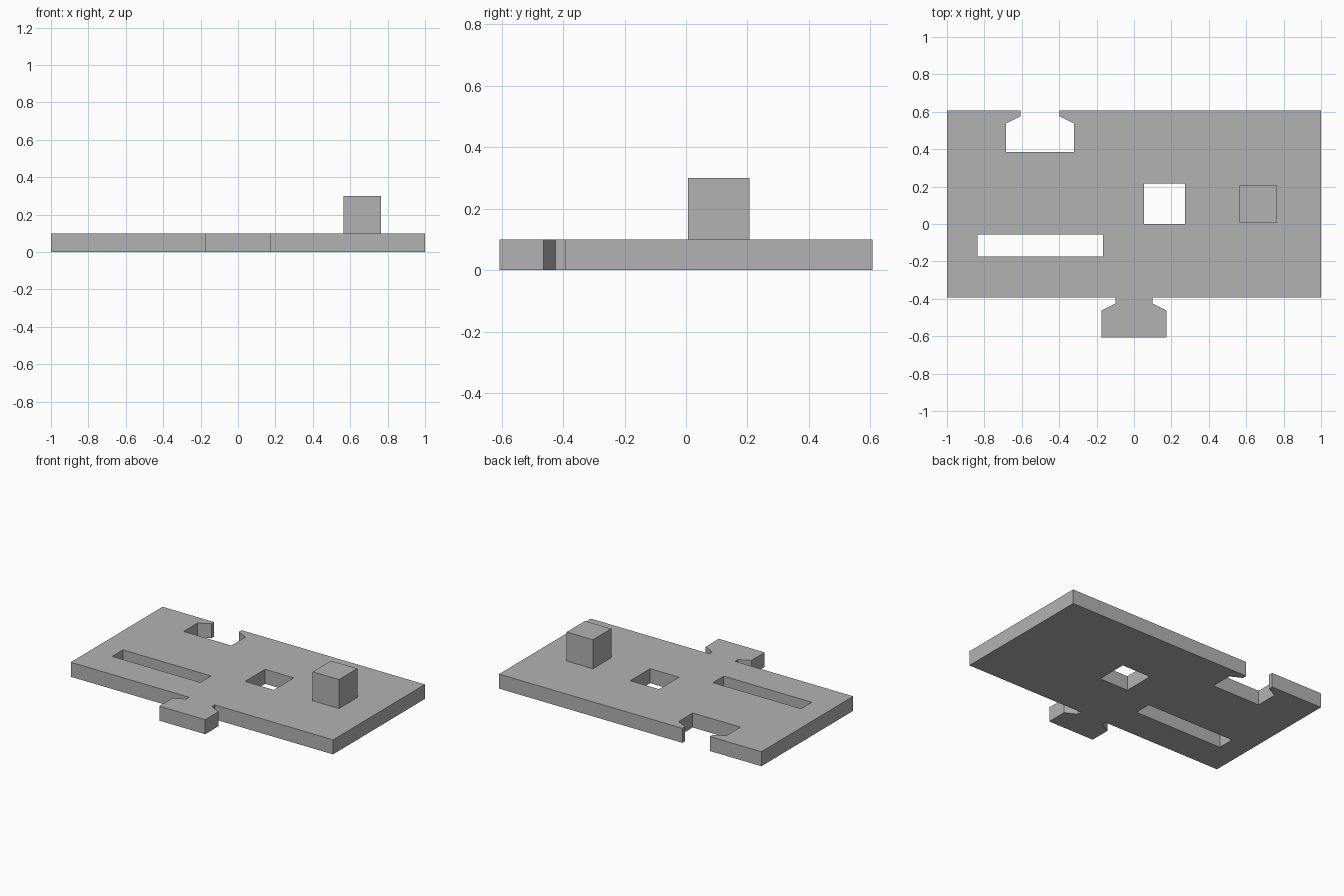
import bpy
import bmesh

cube = bpy.data.objects.get("Cube")
if cube:
    bpy.data.objects.remove(cube, do_unlink=True)

THICK = 0.1
FRONT, BACK = -0.393, 0.607

grey = bpy.data.materials.new("plain grey")
grey.use_nodes = True
color = (0.45, 0.45, 0.45, 1)
grey.diffuse_color = color
grey.node_tree.nodes["Principled BSDF"].inputs["Base Color"].default_value = color


def prism(name, outline, z0, z1):
    """Extrude a flat outline from z0 up to z1."""
    bm = bmesh.new()
    base = bm.faces.new([bm.verts.new((x, y, z0)) for x, y in outline])
    top = bmesh.ops.extrude_face_region(bm, geom=[base])["geom"]
    bmesh.ops.translate(bm, vec=(0, 0, z1 - z0),
                        verts=[v for v in top if isinstance(v, bmesh.types.BMVert)])
    bmesh.ops.recalc_face_normals(bm, faces=bm.faces)
    mesh = bpy.data.meshes.new(name)
    bm.to_mesh(mesh)
    bm.free()
    mesh.materials.append(grey)
    obj = bpy.data.objects.new(name, mesh)
    bpy.context.collection.objects.link(obj)
    return obj


def rect(x0, x1, y0, y1):
    return [(x0, y0), (x1, y0), (x1, y1), (x0, y1)]


def key_outline(cx, edge, neck, head, depth):
    """Symmetric necked key reaching towards -y from an edge, left to right."""
    half = [(neck, 0), (neck, 0.031), (head, 0.07), (head, depth)]
    left = [(cx - w, edge - d) for w, d in half]
    right = [(cx + w, edge - d) for w, d in reversed(half)]
    return left + right


# Plate with the locking tab in front and the matching notch behind
tab = key_outline(0, FRONT, 0.098, 0.175, 0.214)
notch = key_outline(-0.502, BACK, 0.105, 0.182, 0.223)
outline = [(-1, FRONT)] + tab + [(1, FRONT), (1, BACK)] + notch[::-1] + [(-1, BACK)]
plate = prism("plate", outline, 0, THICK)

# Square socket and long slot cut right through
holes = {
    "square_hole_cutter": rect(0.054, 0.273, 0.0, 0.217),
    "slot_cutter": rect(-0.838, -0.166, -0.173, -0.056),
}
for name, shape in holes.items():
    cutter = prism(name, shape, -0.1, THICK + 0.1)
    cutter.hide_render = True
    cutter.hide_set(True)
    cutter.display_type = 'WIRE'
    mod = plate.modifiers.new(name, 'BOOLEAN')
    mod.operation = 'DIFFERENCE'
    mod.solver = 'EXACT'
    mod.object = cutter

# Square peg standing on the plate
prism("peg", rect(0.565, 0.765, 0.007, 0.207), THICK, 0.3)
